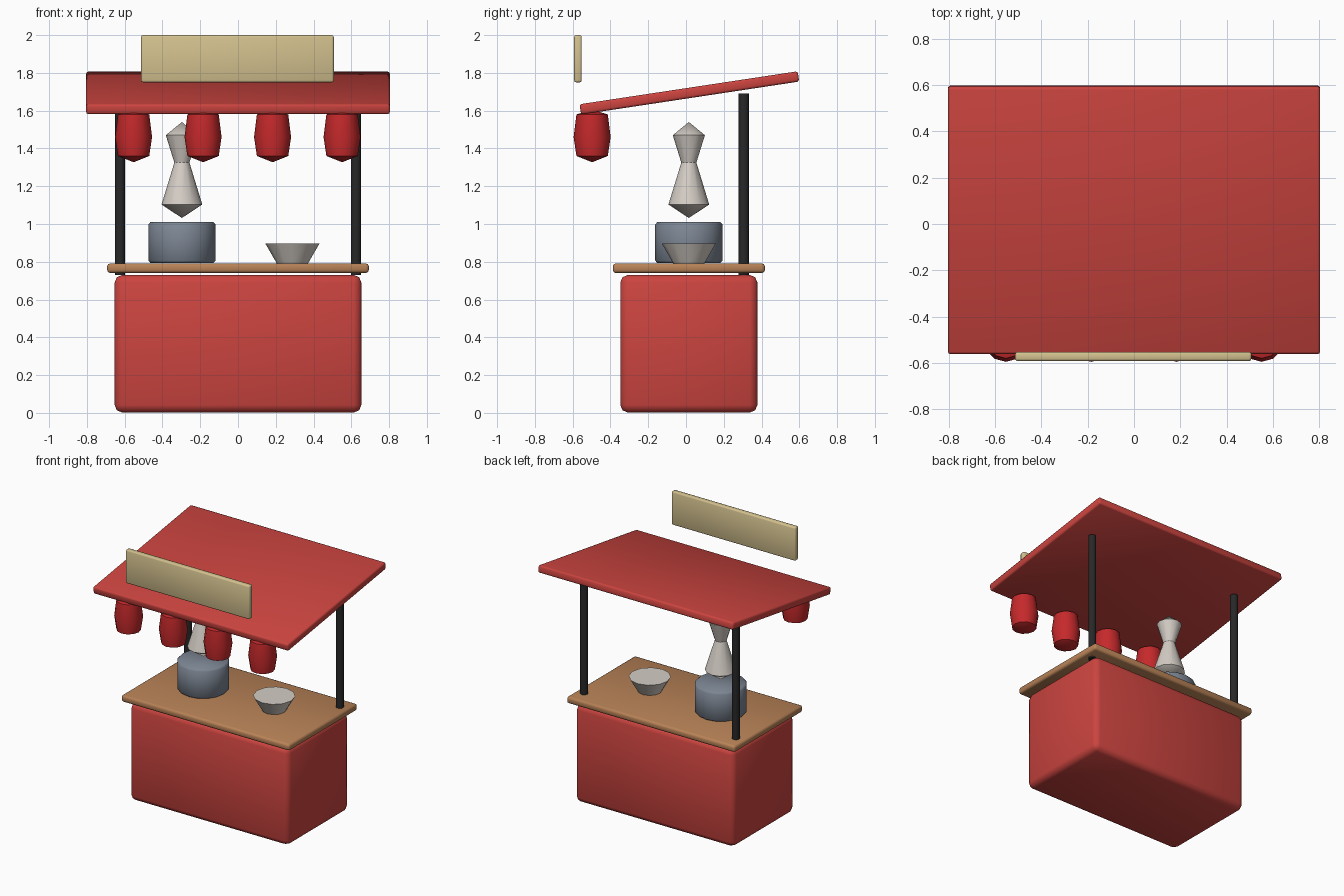
import bpy, bmesh, math

if "Cube" in bpy.data.objects:
    bpy.data.objects.remove(bpy.data.objects["Cube"])

def material(name, rgb):
    m = bpy.data.materials.new(name)
    m.diffuse_color = (*rgb, 1)
    m.use_nodes = True
    m.node_tree.nodes["Principled BSDF"].inputs["Base Color"].default_value = m.diffuse_color
    return m

RED = material("painted red", (0.60, 0.058, 0.05))
LANTERN = material("lantern red", (0.56, 0.022, 0.024))
WOOD = material("counter wood", (0.48, 0.225, 0.095))
STEEL = material("pot steel", (0.20, 0.235, 0.29))
BLACK = material("post black", (0.021, 0.021, 0.021))
CREAM = material("sign cream", (0.65, 0.53, 0.27))
WHITE = material("steam white", (0.66, 0.61, 0.56))

def finish(bm, name, mat, loc, angle=180):
    bmesh.ops.recalc_face_normals(bm, faces=bm.faces[:])
    me = bpy.data.meshes.new(name)
    bm.to_mesh(me)
    bm.free()
    me.materials.append(mat)
    ob = bpy.data.objects.new(name, me)
    ob.location = loc
    bpy.context.collection.objects.link(ob)
    bpy.ops.object.select_all(action='DESELECT')
    ob.select_set(True)
    bpy.context.view_layer.objects.active = ob
    bpy.ops.object.shade_smooth_by_angle(angle=math.radians(angle))
    return ob

def box(name, mat, loc, size, bevel, segments=2):
    bm = bmesh.new()
    bmesh.ops.create_cube(bm, size=1)
    bmesh.ops.scale(bm, vec=size, verts=bm.verts[:])
    bmesh.ops.bevel(bm, geom=bm.edges[:], offset=bevel, segments=segments,
                    profile=0.5, affect='EDGES')
    return finish(bm, name, mat, loc)

def lathe(name, mat, x, y, profile, sides, angle=30):
    """Revolve (radius, z) points; radius 0 makes a pole, open ends are capped."""
    bm = bmesh.new()
    rings = []
    for r, z in profile:
        n = sides if r > 0 else 1
        rings.append([bm.verts.new((r * math.cos(2 * math.pi * i / sides),
                                    r * math.sin(2 * math.pi * i / sides), z))
                      for i in range(n)])
    for a, b in zip(rings, rings[1:]):
        for i in range(sides):
            j = (i + 1) % sides
            ring = [a[i % len(a)], a[j % len(a)], b[j % len(b)], b[i % len(b)]]
            bm.faces.new(list(dict.fromkeys(ring)))
    for ring in (rings[0], rings[-1]):
        if len(ring) > 1:
            bm.faces.new(ring)
    return finish(bm, name, mat, (x, y, 0), angle)

# Cart body and counter
box("cart_body", RED, (0, 0.015, 0.366), (1.306, 0.726, 0.728), 0.04)
box("counter_top", WOOD, (0, 0.015, 0.766), (1.385, 0.805, 0.05), 0.015)

# Rear posts
for side, x in (("left", -0.625), ("right", 0.625)):
    lathe("post_" + side, BLACK, x, 0.306, [(0.027, 0.73), (0.027, 1.69)], 12, 40)

# Sloping roof and sign board
roof = box("roof", RED, (0, 0.018, 1.694), (1.608, 1.168, 0.055), 0.012)
roof.rotation_euler.x = 0.15
box("sign_board", CREAM, (-0.003, -0.572, 1.875), (1.02, 0.04, 0.25), 0.01)

# Hanging lanterns
lantern = [(0, 1.327), (0.083, 1.36), (0.098, 1.46), (0.083, 1.58), (0, 1.605)]
for i in range(4):
    lathe(f"lantern_{i + 1}", LANTERN, -0.553 + i * 0.368, -0.497, lantern, 12)

# Cooking pot, rising steam and bowl
pot = [(0.166, 0.793), (0.178, 0.806), (0.178, 0.998), (0.166, 1.011)]
lathe("pot", STEEL, -0.297, 0.015, pot, 16, 50)
steam = [(0, 1.032), (0.108, 1.103), (0.04, 1.325), (0.085, 1.47), (0, 1.54)]
lathe("steam", WHITE, -0.297, 0.015, steam, 12)
lathe("bowl", WHITE, 0.288, 0.015, [(0.083, 0.792), (0.143, 0.896)], 12)
